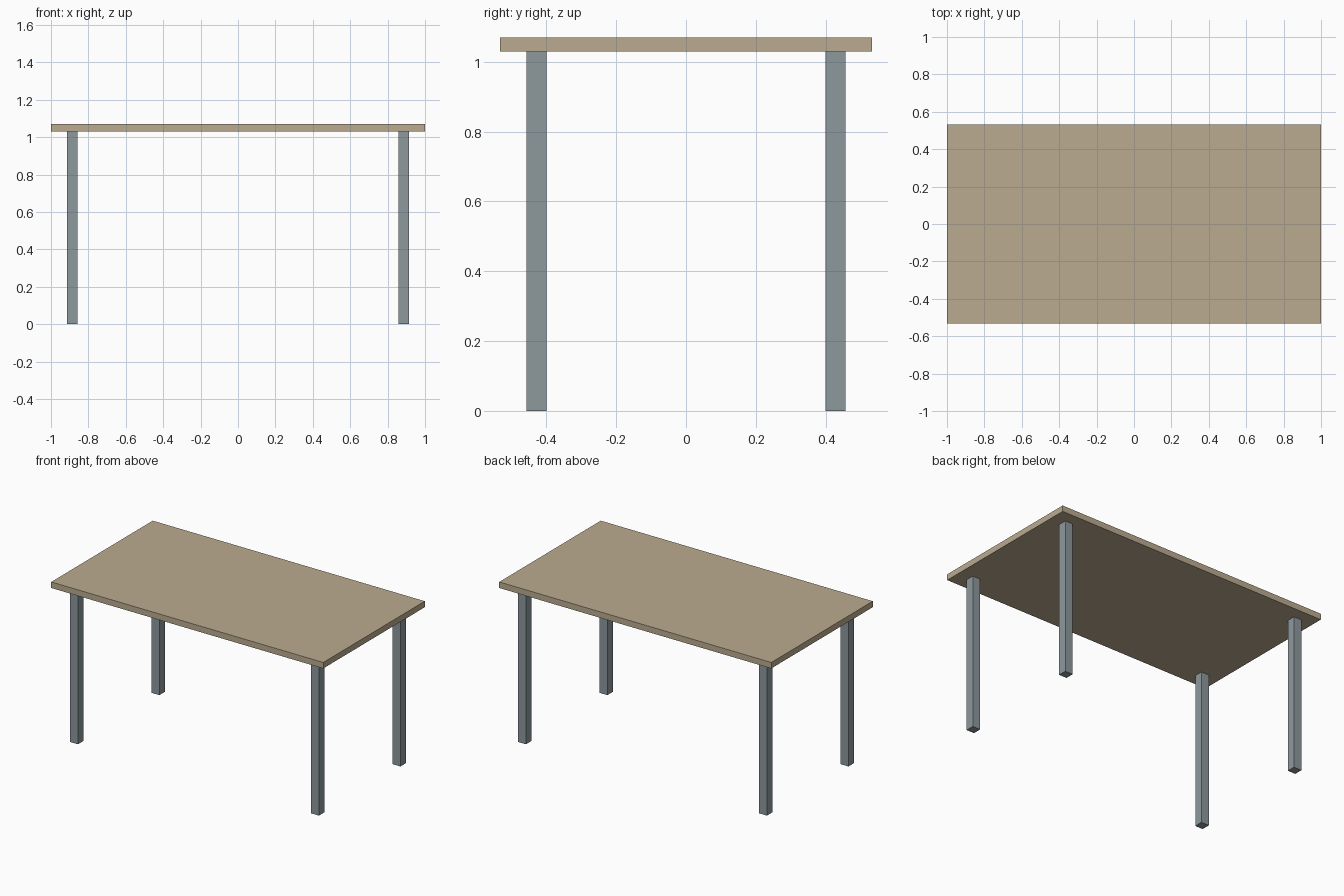
import bpy

if "Cube" in bpy.data.objects:
    bpy.data.objects.remove(bpy.data.objects["Cube"])


def material(name, color):
    m = bpy.data.materials.new(name)
    m.diffuse_color = color
    m.use_nodes = True
    m.node_tree.nodes["Principled BSDF"].inputs["Base Color"].default_value = m.diffuse_color
    return m


def box(name, center, size, mat):
    bpy.ops.mesh.primitive_cube_add(size=1, location=center)
    ob = bpy.context.object
    ob.name = name
    ob.scale = size
    bpy.ops.object.transform_apply(location=False, rotation=False, scale=True)
    ob.data.materials.append(mat)
    return ob


wood = material("wood", (0.50, 0.41, 0.28, 1))
metal = material("metal", (0.27, 0.32, 0.34, 1))

HEIGHT, THICK, LEG = 1.07, 0.04, 0.057
LEG_H = HEIGHT - THICK

# Table top slab
box("table_top", (0, 0, HEIGHT - THICK / 2), (2, 1.066, THICK), wood)

# Four square legs, inset from the corners
for side, sx in (("left", -1), ("right", 1)):
    for end, sy in (("front", -1), ("back", 1)):
        box(f"{end}_{side}_leg", (sx * 0.886, sy * 0.4275, LEG_H / 2),
            (LEG, LEG, LEG_H), metal)
